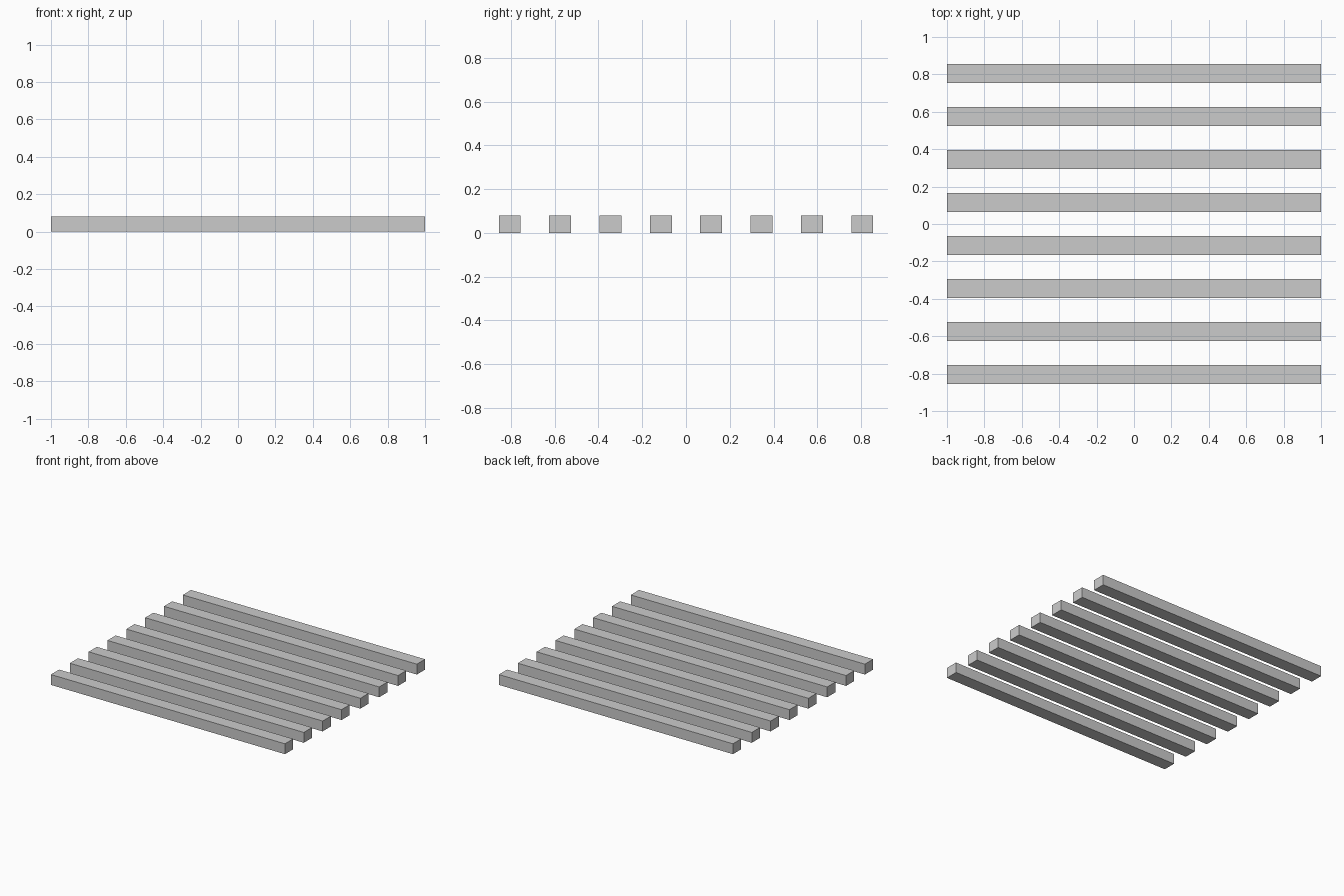
import bpy

if "Cube" in bpy.data.objects:
    bpy.data.objects.remove(bpy.data.objects["Cube"])

COUNT = 8
PITCH = 0.23
LENGTH, WIDTH, HEIGHT = 2.0, 0.10, 0.08


def box(name, size, center):
    bpy.ops.mesh.primitive_cube_add(size=1, location=center)
    obj = bpy.context.object
    obj.name = name
    obj.scale = size
    bpy.ops.object.transform_apply(location=False, rotation=False, scale=True)
    return obj


# Evenly spaced parallel slats lying on the ground
for i in range(COUNT):
    y = (i - (COUNT - 1) / 2) * PITCH
    box(f"slat_{i + 1}", (LENGTH, WIDTH, HEIGHT), (0, y, HEIGHT / 2))
